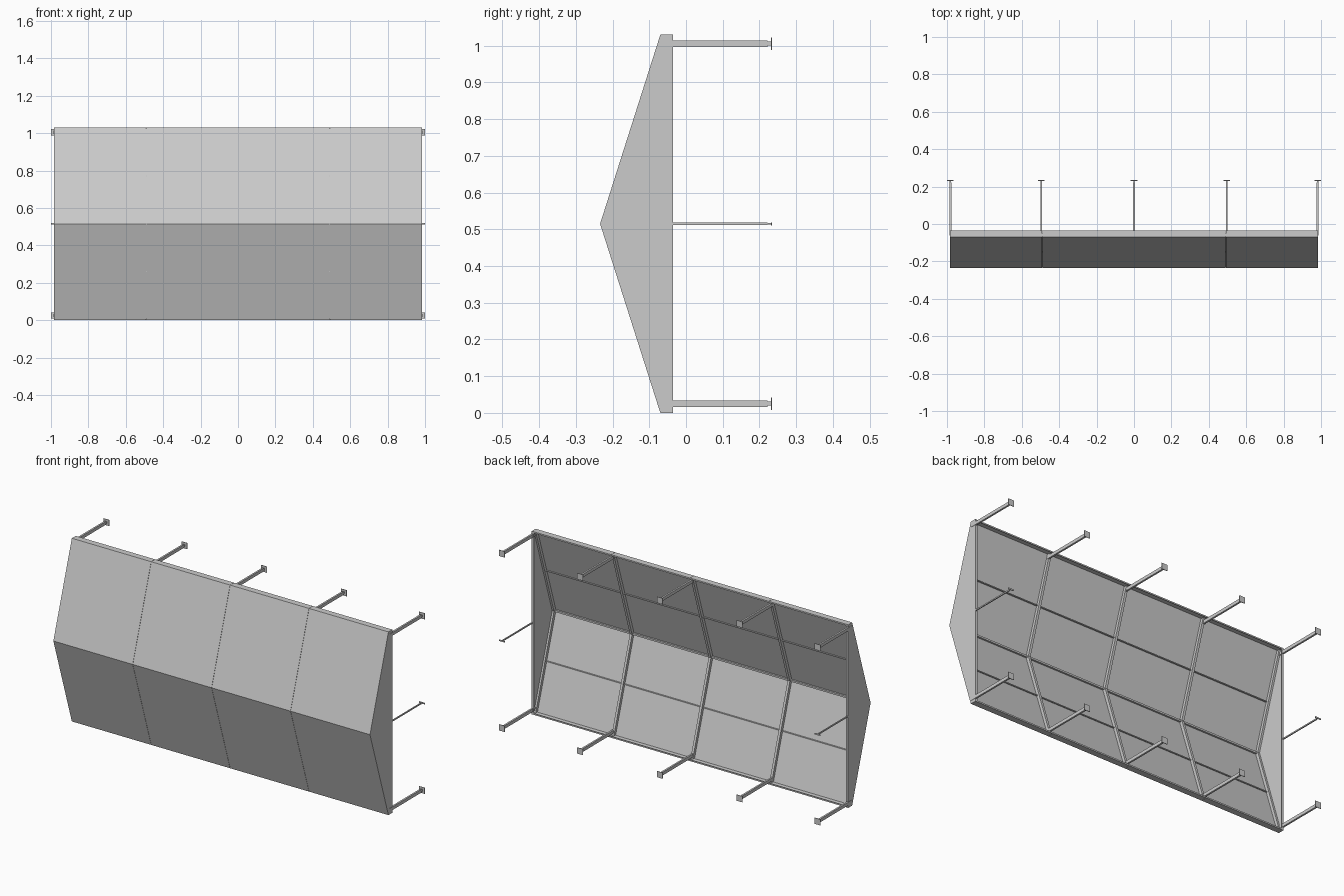
import bpy, bmesh

if "Cube" in bpy.data.objects:
    bpy.data.objects.remove(bpy.data.objects["Cube"])

H, MID, T = 1.03, 0.515, 0.004
XE = 0.985


def front_y(z):
    """Outer face of the folded front at height z."""
    return -0.07 - 0.164 * (1 - abs(z - MID) / MID)


def prism(name, x0, x1, pts):
    """Extrude a closed (y, z) outline from x0 to x1."""
    bm = bmesh.new()
    face = bm.faces.new([bm.verts.new((x0, y, z)) for y, z in pts])
    ext = bmesh.ops.extrude_face_region(bm, geom=[face])
    moved = [v for v in ext["geom"] if isinstance(v, bmesh.types.BMVert)]
    bmesh.ops.translate(bm, verts=moved, vec=(x1 - x0, 0, 0))
    bmesh.ops.recalc_face_normals(bm, faces=bm.faces)
    me = bpy.data.meshes.new(name)
    bm.to_mesh(me)
    bm.free()
    ob = bpy.data.objects.new(name, me)
    bpy.context.collection.objects.link(ob)
    return ob


def box(name, x, y0, y1, z, w, h):
    """Box centred on x and z, running from y0 to y1."""
    a, b = z - h / 2, z + h / 2
    return prism(name, x - w / 2, x + w / 2, [(y0, a), (y1, a), (y1, b), (y0, b)])


# folded front sheets with top and bottom lips, four bays
outer = [(-0.035, 0), (front_y(0), 0), (front_y(MID), MID), (front_y(H), H), (-0.035, H)]
inner = [(-0.035, H - T), (front_y(H) + T, H - T), (front_y(MID) + T, MID),
         (front_y(0) + T, T), (-0.035, T)]
bays = [-XE, -0.491, 0, 0.491, XE]
for i in range(4):
    g0 = 0 if i == 0 else 0.0006
    g1 = 0 if i == 3 else 0.0006
    prism(f"front_panel_{i}", bays[i] + g0, bays[i + 1] - g1, outer + inner)

# return flanges on the lips
for z, n in ((0.004, "bottom"), (H - 0.004, "top")):
    box(f"{n}_lip_flange", 0, -0.038, -0.035, z, 2 * XE - 0.002, 0.008)

# closed ends with a back flange
for s, n in ((-1, "left"), (1, "right")):
    a, b = sorted((s * XE, s * (XE - T)))
    prism(f"{n}_end_panel", a, b, outer)
    box(f"{n}_end_flange", s * (XE - 0.007), -0.038, -0.035, MID, 0.013, H - 0.004)

# horizontal stiffeners behind the sheets
for z, d, n in ((0.26, 0.010, "lower"), (MID, 0.014, "ridge"), (0.77, 0.010, "upper")):
    y = front_y(z) + 0.002
    box(f"{n}_stiffener", 0, y, y + d, z, 2 * XE - 0.01, 0.005 if z != MID else 0.010)

# bent ribs, each with an upper and a lower wall arm
for i, x in enumerate([-0.977, -0.491, 0, 0.491, 0.977]):
    zs = [0.006, MID, H - 0.006]
    prism(f"rib_{i}", x - 0.007, x + 0.007,
          [(front_y(z) + 0.004, z) for z in zs] +
          [(front_y(z) + 0.022, z) for z in reversed(zs)])
    xa = max(-0.982, min(0.982, x * 1.01))
    for z, n in ((0.025, "lower"), (1.006, "upper")):
        box(f"{n}_arm_{i}", xa, -0.062, 0.222, z, 0.010, 0.018)
        box(f"{n}_arm_tip_{i}", xa, 0.222, 0.231, z, 0.008, 0.011)
        box(f"{n}_wall_plate_{i}", xa, 0.231, 0.234, z, 0.036, 0.034)

# thin middle rods at both ends
for s, n in ((-1, "left"), (1, "right")):
    box(f"{n}_middle_rod", s * 0.982, -0.037, 0.222, MID, 0.006, 0.007)
    box(f"{n}_middle_rod_tip", s * 0.982, 0.222, 0.231, MID, 0.005, 0.004)
    box(f"{n}_middle_rod_plate", s * 0.982, 0.231, 0.234, MID, 0.036, 0.008)
